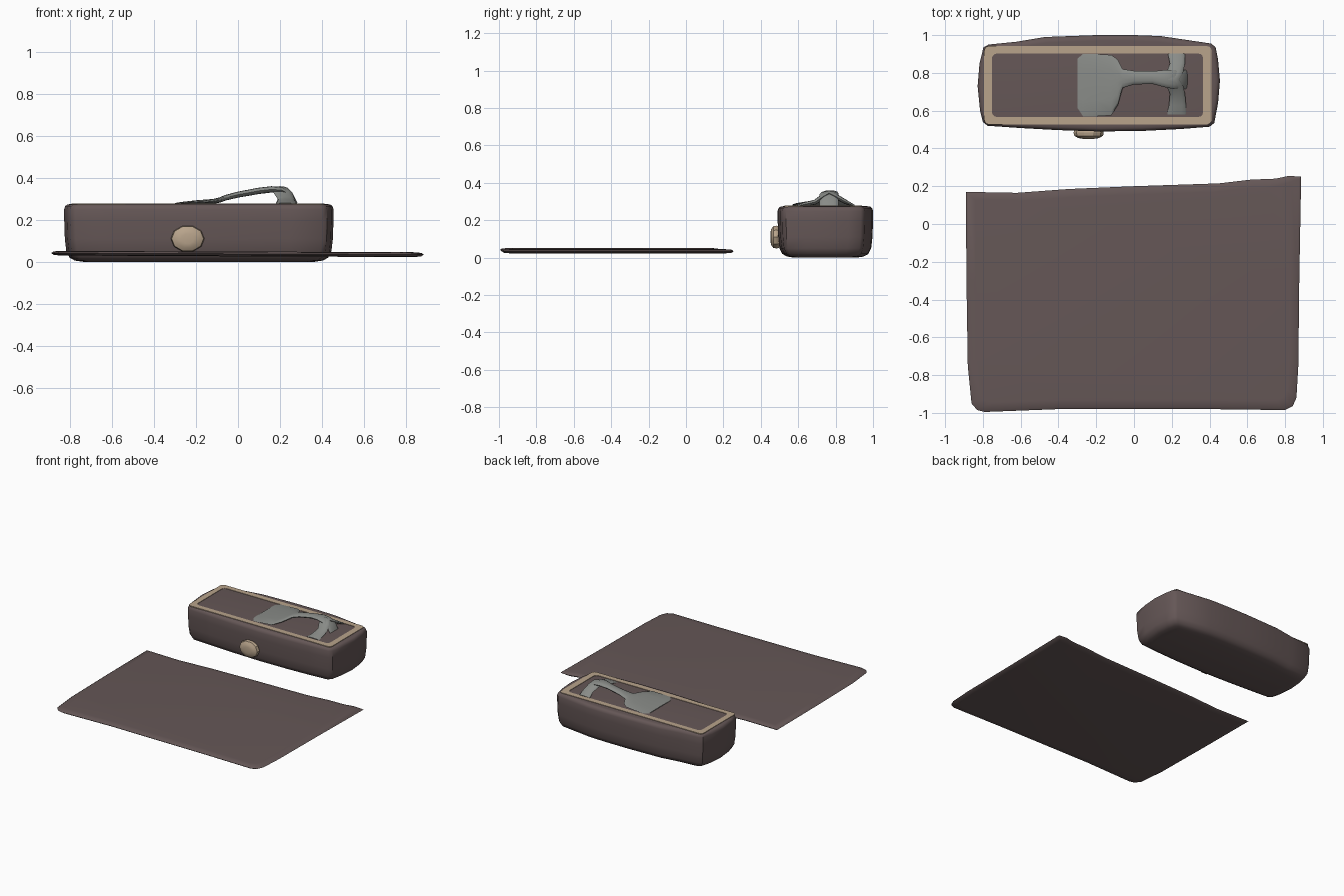
import bpy, bmesh, math
from mathutils import Vector

cube = bpy.data.objects.get("Cube")
if cube:
    bpy.data.objects.remove(cube)


def material(name, rgb):
    m = bpy.data.materials.new(name)
    m.use_nodes = True
    m.diffuse_color = (*rgb, 1)
    m.node_tree.nodes["Principled BSDF"].inputs["Base Color"].default_value = (*rgb, 1)
    return m


BROWN = material("dusky brown", (0.13, 0.095, 0.094))
BEIGE = material("warm beige", (0.48, 0.37, 0.26))
GREY = material("metal grey", (0.25, 0.26, 0.245))


def loft(name, rings, mat, angle=40, closed=False):
    """Skin equal-length rings of points; cap the ends or join them."""
    bm = bmesh.new()
    loops = [[bm.verts.new(p) for p in ring] for ring in rings]
    n = len(loops[0])
    pairs = list(zip(loops, loops[1:]))
    if closed:
        pairs.append((loops[-1], loops[0]))
    else:
        bm.faces.new(loops[0][::-1])
        bm.faces.new(loops[-1])
    for a, b in pairs:
        for i in range(n):
            j = (i + 1) % n
            bm.faces.new((a[i], a[j], b[j], b[i]))
    bmesh.ops.recalc_face_normals(bm, faces=bm.faces)
    mesh = bpy.data.meshes.new(name)
    bm.to_mesh(mesh)
    bm.free()
    obj = bpy.data.objects.new(name, mesh)
    bpy.context.collection.objects.link(obj)
    mesh.materials.append(mat)
    bpy.ops.object.select_all(action="DESELECT")
    obj.select_set(True)
    bpy.context.view_layer.objects.active = obj
    bpy.ops.object.shade_smooth_by_angle(angle=math.radians(angle))
    return obj


def inset(outline, d, z, tilt=0):
    """Shrink an outline by about d on every side and place it at height z."""
    xs, ys = zip(*outline)
    cx, cy = (min(xs) + max(xs)) / 2, (min(ys) + max(ys)) / 2
    sx = 1 - 2 * d / (max(xs) - min(xs))
    sy = 1 - 2 * d / (max(ys) - min(ys))
    return [(cx + (x - cx) * sx, cy + (y - cy) * sy, z + tilt * x) for x, y in outline]


def strip(name, stations, across, mat):
    """Rounded bar through stations of (centre, half width, half thickness)."""
    across = Vector(across)
    rings = []
    for i, (c, w, t) in enumerate(stations):
        a = Vector(stations[max(i - 1, 0)][0])
        b = Vector(stations[min(i + 1, len(stations) - 1)][0])
        up = (b - a).cross(across).normalized()
        ring = []
        for k in range(12):
            ang = math.tau * k / 12
            ring.append(Vector(c) + across * w * math.cos(ang) + up * t * math.sin(ang))
        rings.append(ring)
    return loft(name, rings, mat, 60)


# Flat mat with a slanted back edge and thin rim
mat_outline = [(-.86, -.95), (-.83, -.985), (-.79, -.995), (-.4, -.98), (.4, -.98),
               (.8, -.985), (.84, -.965), (.86, -.92), (.87, -.75), (.875, -.3),
               (.885, .25), (.82, .255), (.75, .24), (.62, .235), (.45, .215),
               (0, .2), (-.35, .185), (-.62, .165), (-.89, .17), (-.887, -.3),
               (-.88, -.75)]
loft("mat", [inset(mat_outline, d, z, -.004) for d, z in
             ((.05, .026), (.012, .029), (0, .038), (.012, .046), (.05, .049))], BROWN)

# Case body with bulging sides and a rounded underside
case_outline = [(-.775, .52), (-.6, .508), (-.4, .497), (-.18, .49), (.05, .493),
                (.25, .503), (.4, .515), (.425, .535), (.445, .64), (.455, .76),
                (.445, .87), (.432, .935), (.41, .955), (.14, .995), (0, 1),
                (-.2, 1), (-.47, .99), (-.62, .965), (-.77, .95), (-.797, .935),
                (-.818, .85), (-.828, .73), (-.815, .6), (-.8, .54)]
loft("case_body", [inset(case_outline, d, z) for d, z in
                   ((.09, 0), (.05, .006), (.025, .02), (.01, .05), (.003, .11),
                    (0, .2), (0, .25), (.005, .265), (.015, .273), (.03, .275))], BROWN)


# Inlaid border on the lid
def border_ring(x0, x1, y0, y1, z, r=.025):
    ring = []
    for cx, cy, start in ((x1 - r, y1 - r, 0), (x0 + r, y1 - r, 1),
                          (x0 + r, y0 + r, 2), (x1 - r, y0 + r, 3)):
        for k in range(4):
            ang = (start + k / 3) * math.pi / 2
            ring.append((cx + r * math.cos(ang), cy + r * math.sin(ang), z))
    return ring


OUTER, INNER = (-.793, .411, .527, .942), (-.752, .366, .567, .902)
loft("lid_border", [border_ring(*OUTER, .272), border_ring(*OUTER, .278),
                    border_ring(*INNER, .278), border_ring(*INNER, .272)],
     BEIGE, 30, closed=True)

# Handle: broad root plate flowing into a rising stem
strip("handle_stem", [((-.30, .745, .277), .13, .003), ((-.27, .735, .279), .165, .006),
                      ((-.20, .735, .283), .165, .01), ((-.12, .735, .287), .16, .012),
                      ((-.085, .75, .295), .12, .012), ((-.06, .77, .305), .05, .013),
                      ((0, .775, .32), .036, .014), ((.1, .775, .338), .034, .015),
                      ((.16, .77, .345), .045, .015), ((.21, .765, .341), .05, .014),
                      ((.25, .765, .318), .05, .013), ((.275, .765, .275), .05, .01)],
      (0, 1, 0), GREY)

# Handle: arched crossbar with feet spreading on the lid
strip("handle_crossbar", [((.225, .58, .274), .05, .006), ((.23, .63, .284), .045, .011),
                          ((.23, .69, .297), .04, .013), ((.215, .735, .328), .045, .014),
                          ((.2, .765, .346), .04, .014), ((.215, .8, .328), .045, .014),
                          ((.23, .85, .3), .04, .012), ((.225, .9, .276), .045, .006)],
      (1, 0, 0), GREY)

# Faceted knob on the front of the case
knob = []
for y, r in ((.51, .07), (.485, .08), (.467, .076), (.455, .055), (.451, .03)):
    knob.append([(-.24 + r * math.cos(math.tau * k / 10), y,
                  .11 + .8 * r * math.sin(math.tau * k / 10)) for k in range(10)])
loft("front_knob", knob, BEIGE, 25)
